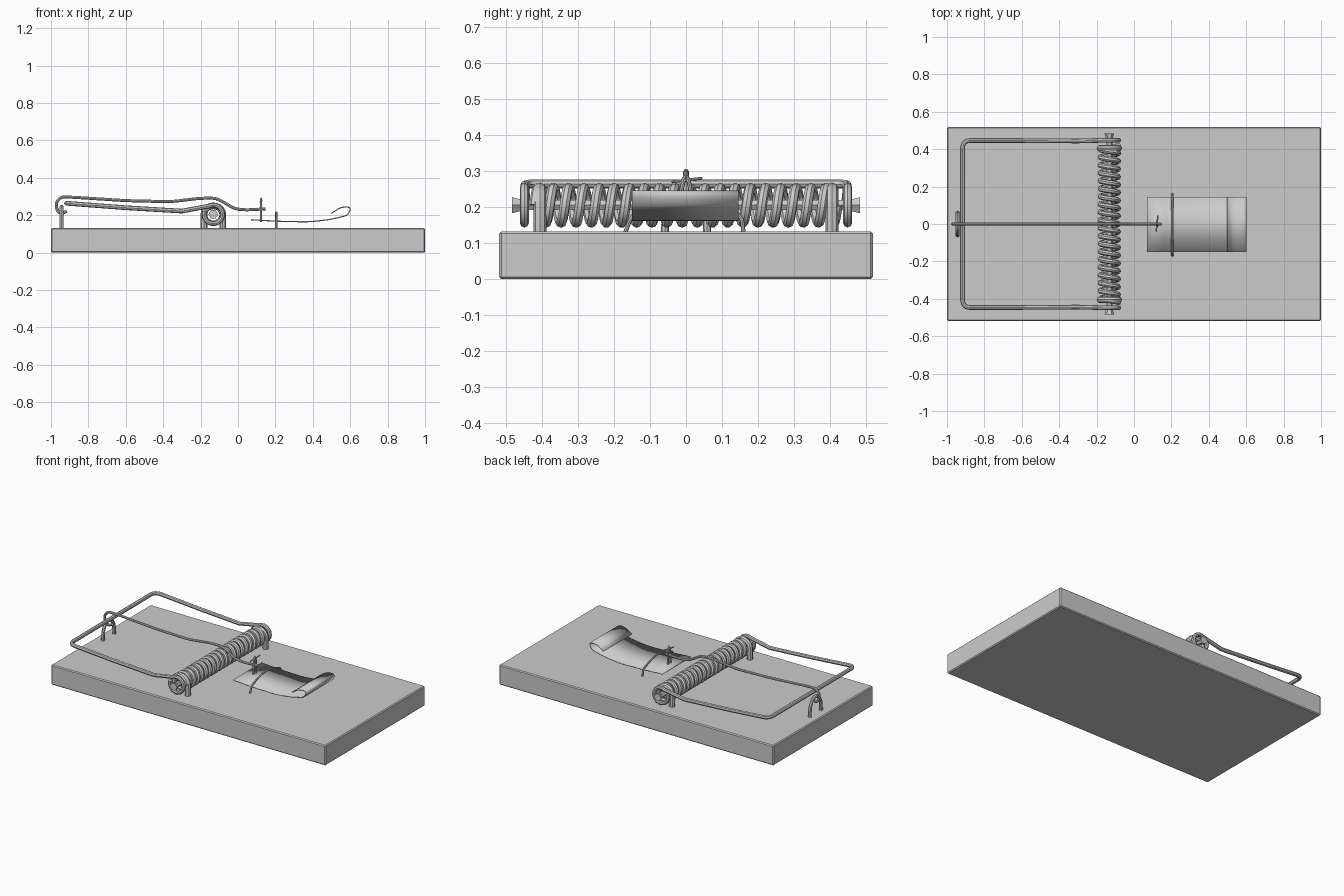
import bpy, bmesh
from math import sin, cos, pi
from mathutils import Vector

if "Cube" in bpy.data.objects:
    bpy.data.objects.remove(bpy.data.objects["Cube"])

SX, SZ = -0.132, 0.205   # spring axis


def rounded(points, r, steps=4):
    """Replace the inner corners of a path with small arcs."""
    pts = [Vector(p) for p in points]
    out = [pts[0]]
    for a, b, c in zip(pts, pts[1:], pts[2:]):
        d = min(r, (a - b).length * 0.45, (c - b).length * 0.45)
        p, q = b + (a - b).normalized() * d, b + (c - b).normalized() * d
        for i in range(steps + 1):
            t = i / steps
            out.append(p * (1 - t) ** 2 + b * 2 * t * (1 - t) + q * t * t)
    return out + [pts[-1]]


def wire(name, points, radius):
    cu = bpy.data.curves.new(name, 'CURVE')
    cu.dimensions = '3D'
    cu.bevel_depth = radius
    cu.bevel_resolution = 2
    cu.use_fill_caps = True
    sp = cu.splines.new('POLY')
    sp.points.add(len(points) - 1)
    for p, co in zip(sp.points, points):
        p.co = (*co, 1)
    ob = bpy.data.objects.new(name, cu)
    bpy.context.collection.objects.link(ob)
    bpy.ops.object.select_all(action='DESELECT')
    ob.select_set(True)
    bpy.context.view_layer.objects.active = ob
    bpy.ops.object.convert(target='MESH')
    bpy.ops.object.shade_smooth_by_angle()
    return ob


# Wooden base with a narrow bevel
bpy.ops.mesh.primitive_cube_add(size=1, location=(0, 0, 0.066))
base = bpy.context.object
base.name = "wooden_base"
base.scale = (2, 1.036, 0.132)
bpy.ops.object.transform_apply(location=False, rotation=False, scale=True)
bev = base.modifiers.new("edge", 'BEVEL')
bev.width, bev.segments = 0.006, 1

# Coil spring
turns, per = 20, 20
coil = []
for i in range(turns * per + 1):
    a = 2 * pi * i / per
    coil.append((SX + 0.048 * cos(a), -0.42 + 0.84 * i / (turns * per), SZ + 0.048 * sin(a)))
wire("coil_spring", coil, 0.0145)

# Hexagonal axle with flared ends
bm = bmesh.new()
rings = []
for y, r in ((-0.483, 0.026), (-0.45, 0.016), (0.45, 0.016), (0.483, 0.026)):
    rings.append([bm.verts.new((SX + r * cos(k * pi / 3), y, SZ + r * sin(k * pi / 3))) for k in range(6)])
for a, b in zip(rings, rings[1:]):
    for k in range(6):
        bm.faces.new((a[k], a[(k + 1) % 6], b[(k + 1) % 6], b[k]))
bm.faces.new(rings[0])
bm.faces.new(rings[-1])
bmesh.ops.recalc_face_normals(bm, faces=bm.faces)
me = bpy.data.meshes.new("axle")
bm.to_mesh(me)
bm.free()
bpy.context.collection.objects.link(bpy.data.objects.new("axle", me))

# Staples holding the spring at both ends
for s, side in ((-1, "front"), (1, "back")):
    y = s * 0.405
    arch = [(SX - 0.05, y, 0.11), (SX - 0.05, y, SZ)]
    arch += [(SX - 0.05 * cos(k * pi / 10), y, SZ + 0.045 * sin(k * pi / 10)) for k in range(1, 10)]
    arch += [(SX + 0.05, y, SZ), (SX + 0.05, y, 0.11)]
    wire("spring_staple_" + side, arch, 0.018)

# Snap bar: U-shaped wire whose ends wrap round the axle
curl = [(SX + 0.05 * cos(a), 0.448, SZ + 0.05 * sin(a))
        for a in [(-200 + k * 20) * pi / 180 for k in range(17)]]
half = curl + [(-0.22, 0.446, 0.237), (-0.3, 0.444, 0.222), (-0.6, 0.446, 0.24)]
corner = [(-0.6, 0.446, 0.24), (-0.917, 0.447, 0.264), (-0.917, 0, 0.268)]
arm = [Vector(p) for p in half[:-1]] + rounded(corner, 0.045, 6)[:-1]
other = [Vector((p.x, -p.y, p.z)) for p in reversed(arm)]
wire("snap_bar", arm + other, 0.0125)

# Locking bar with its eye hooked through the rear staple
lock = [(-0.915, 0, 0.222), (-0.945, 0, 0.207), (-0.968, 0, 0.225), (-0.972, 0, 0.27),
        (-0.945, 0, 0.298), (-0.88, 0, 0.296), (-0.6, 0, 0.278), (-0.36, 0, 0.272),
        (-0.2, 0, 0.291), (-0.12, 0, 0.291), (-0.08, 0, 0.272), (-0.02, 0, 0.235),
        (0.04, 0, 0.228), (0.148, 0, 0.234)]
wire("locking_bar", rounded(lock, 0.04), 0.008)

# Rear staple
wire("rear_staple", rounded([(-0.943, -0.06, 0.11), (-0.943, -0.055, 0.2), (-0.943, -0.02, 0.245),
                             (-0.943, 0.02, 0.245), (-0.943, 0.055, 0.2), (-0.943, 0.06, 0.11)], 0.03), 0.011)

# Bait pedal: a curved sheet rolled up at its end
profile = rounded([(0.07, 0, 0.176), (0.2, 0, 0.168), (0.38, 0, 0.164), (0.5, 0, 0.178),
                   (0.588, 0, 0.2), (0.605, 0, 0.243), (0.55, 0, 0.244), (0.5, 0, 0.21)], 0.045, 5)
bm = bmesh.new()
rows = [[bm.verts.new((p.x, y, p.z)) for y in (-0.15, 0.145)] for p in profile]
for a, b in zip(rows, rows[1:]):
    bm.faces.new((a[0], b[0], b[1], a[1]))
me = bpy.data.meshes.new("bait_pedal")
bm.to_mesh(me)
bm.free()
pedal = bpy.data.objects.new("bait_pedal", me)
bpy.context.collection.objects.link(pedal)
for f in me.polygons:
    f.use_smooth = True
sol = pedal.modifiers.new("thickness", 'SOLIDIFY')
sol.thickness, sol.offset = 0.006, 0

# Pedal hinge wire, bowed over the sheet
hinge = [(0.205, -0.17, 0.125), (0.205, -0.155, 0.165)]
hinge += [(0.205, -0.145 + 0.29 * k / 12, 0.178 + 0.037 * sin(pi * k / 12)) for k in range(13)]
hinge += [(0.205, 0.155, 0.165), (0.205, 0.16, 0.125)]
wire("pedal_hinge", hinge, 0.006)

# Trigger catch holding the end of the locking bar
wire("trigger_catch", [(0.123, -0.012, 0.165), (0.123, -0.012, 0.25), (0.123, -0.006, 0.278),
                       (0.123, 0, 0.288), (0.123, 0.006, 0.278), (0.123, 0.012, 0.25),
                       (0.123, 0.012, 0.165)], 0.006)
wire("trigger_pin", [(0.118, -0.04, 0.27), (0.128, 0.045, 0.28)], 0.004)
